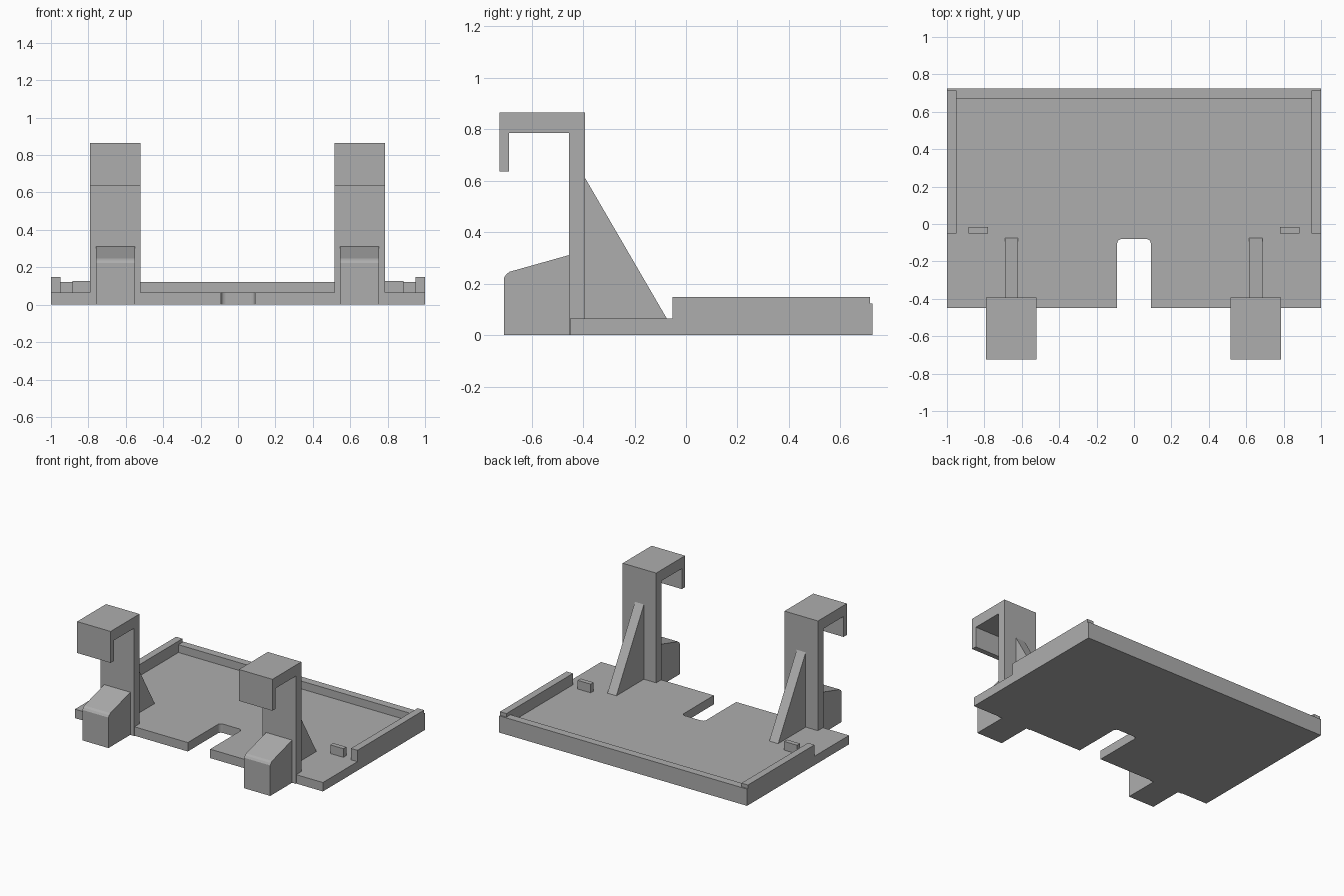
import bpy, bmesh, math

if "Cube" in bpy.data.objects:
    bpy.data.objects.remove(bpy.data.objects["Cube"])

grey = bpy.data.materials.new("plain grey")
grey.diffuse_color = (0.42, 0.42, 0.42, 1)
grey.use_nodes = True
grey.node_tree.nodes["Principled BSDF"].inputs["Base Color"].default_value = grey.diffuse_color


def prism(name, pts, lo, hi, axis):
    """Extrude a 2D outline: (y, z) along x, or (x, y) along z."""
    bm = bmesh.new()
    place = (lambda p, t: (t, p[0], p[1])) if axis == "x" else (lambda p, t: (p[0], p[1], t))
    face = bm.faces.new([bm.verts.new(place(p, lo)) for p in pts])
    out = bmesh.ops.extrude_face_region(bm, geom=[face])
    move = (hi - lo, 0, 0) if axis == "x" else (0, 0, hi - lo)
    verts = [g for g in out["geom"] if isinstance(g, bmesh.types.BMVert)]
    bmesh.ops.translate(bm, verts=verts, vec=move)
    bmesh.ops.recalc_face_normals(bm, faces=bm.faces)
    me = bpy.data.meshes.new(name)
    bm.to_mesh(me)
    bm.free()
    me.materials.append(grey)
    ob = bpy.data.objects.new(name, me)
    bpy.context.collection.objects.link(ob)
    return ob


def box(name, x, y, z):
    return prism(name, [(x[0], y[0]), (x[1], y[0]), (x[1], y[1]), (x[0], y[1])], *z, "z")


T = 0.065        # plate thickness
FRONT, BACK = -0.45, 0.725

# Base plate with a round-cornered slot in the front edge
R, W, D = 0.025, 0.09, -0.08
arc = [(W - R + R * math.cos(a), D - R + R * math.sin(a))
       for a in (math.radians(d) for d in range(0, 91, 18))]
slot = [(-W, FRONT)] + [(-x, y) for x, y in arc] + arc[::-1] + [(W, FRONT)]
prism("base_plate", [(-1, BACK), (-1, FRONT)] + slot + [(1, FRONT), (1, BACK)], 0, T, "z")

# Raised lip along the back
box("back_lip", (-0.999, 0.999), (0.668, BACK), (T - 0.01, 0.122))

for s, side in ((-1, "left"), (1, "right")):
    # Side rail and small stop tab
    box(side + "_rail", sorted((s * 0.948, s * 1.0)), (-0.052, 0.715), (T - 0.01, 0.148))
    box(side + "_tab", sorted((s * 0.78, s * 0.885)), (-0.05, -0.016), (T - 0.01, 0.128))

    # Hooked post
    c = -0.655 if s < 0 else 0.65
    hook = [(-0.455, 0), (-0.392, 0), (-0.392, 0.865), (-0.725, 0.865),
            (-0.725, 0.636), (-0.687, 0.636), (-0.687, 0.785), (-0.455, 0.785)]
    prism(side + "_hook", hook, c - 0.135, c + 0.135, "x")

    # Sloped block in front of the post
    block = [(-0.45, 0), (-0.45, 0.312), (-0.685, 0.246), (-0.698, 0.236),
             (-0.707, 0.222), (-0.707, 0)]
    prism(side + "_front_block", block, c - 0.105, c + 0.105, "x")

    # Triangular brace behind the post
    brace = [(-0.40, T - 0.01), (-0.072, T - 0.01), (-0.075, T), (-0.392, 0.61), (-0.40, 0.61)]
    prism(side + "_brace", brace, c - 0.036, c + 0.036, "x")
